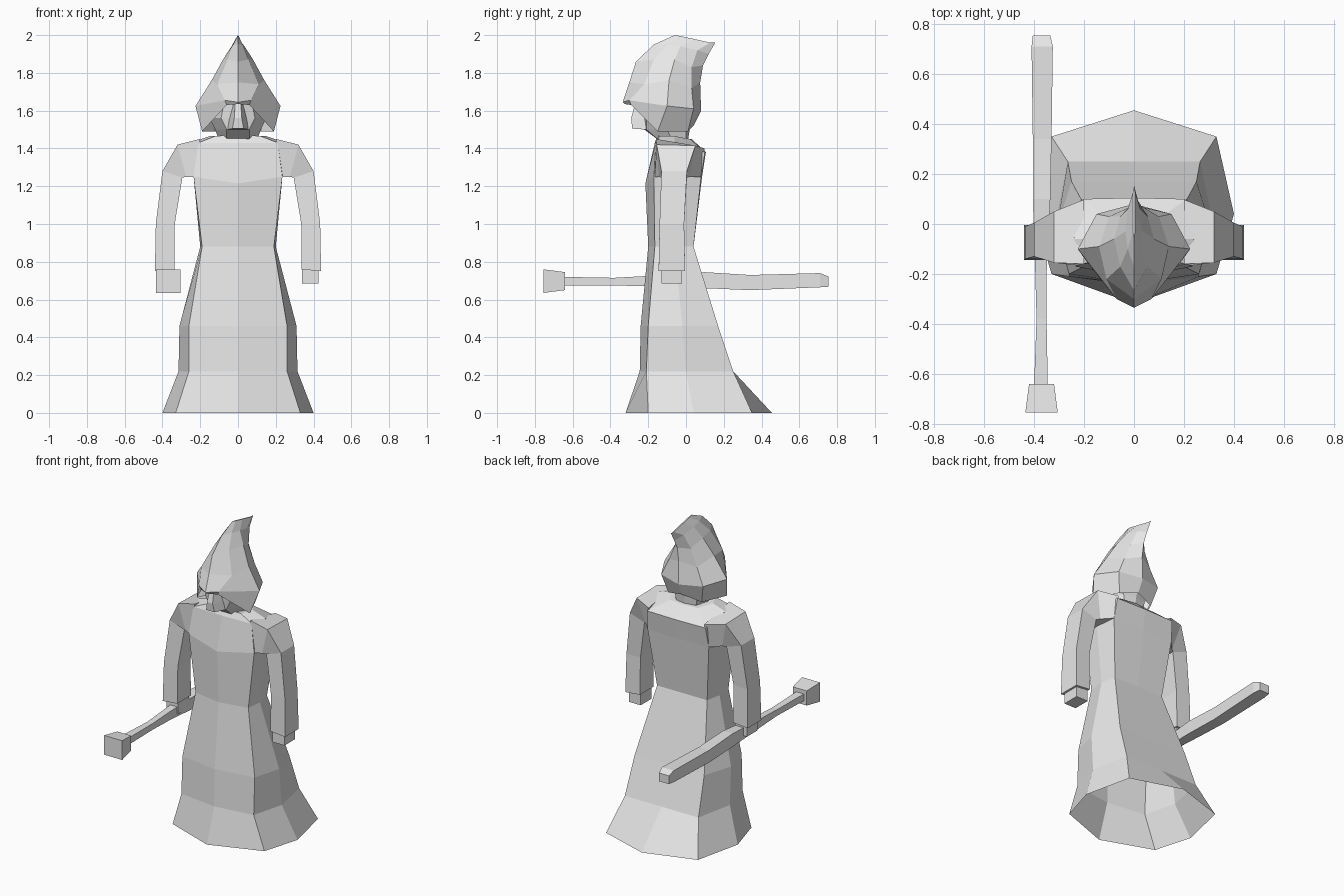
import bpy, bmesh

cloth = bpy.data.materials.new("pale_grey")
cloth.diffuse_color = (0.8, 0.8, 0.8, 1)


def loft(name, rings, caps=(True, True), mirror=False):
    """Skin a list of closed rings; optionally mirror the part across x."""
    bm = bmesh.new()
    loops = [[bm.verts.new(p) for p in r] for r in rings]
    n = len(rings[0])
    for a, b in zip(loops, loops[1:]):
        for i in range(n):
            j = (i + 1) % n
            bm.faces.new((a[i], a[j], b[j], b[i]))
    if caps[0]:
        bm.faces.new(loops[0][::-1])
    if caps[1]:
        bm.faces.new(loops[-1])
    bmesh.ops.remove_doubles(bm, verts=bm.verts, dist=0.0005)
    bmesh.ops.recalc_face_normals(bm, faces=bm.faces)
    me = bpy.data.meshes.new(name)
    bm.to_mesh(me)
    bm.free()
    me.materials.append(cloth)
    ob = bpy.data.objects.new(name, me)
    bpy.context.collection.objects.link(ob)
    if mirror:
        m = ob.modifiers.new("mirror", 'MIRROR')
        m.use_mirror_merge = False
    return ob


def full(half):
    """Half ring, front centre to back centre, completed by symmetry."""
    return half + [(-x, y, z) for x, y, z in half[-2:0:-1]]


def level(z, front, fs, side, bs, back):
    """Horizontal ring: front y, front side xy, side xy, back side xy, back y."""
    return full([(0, front, z), (*fs, z), (*side, z), (*bs, z), (0, back, z)])


def box_ring(y, x0, x1, z0, z1):
    return [(x0, y, z0), (x1, y, z0), (x1, y, z1), (x0, y, z1)]


# Robe: flared skirt, waist, chest and sloping shoulders, open at the hem
robe = [
    level(0.00, -0.32, (0.33, -0.20), (0.40, 0.04), (0.33, 0.35), 0.455),
    level(0.22, -0.245, (0.26, -0.21), (0.315, 0.00), (0.265, 0.25), 0.25),
    level(0.46, -0.24, (0.26, -0.20), (0.31, -0.02), (0.25, 0.17), 0.17),
    level(0.88, -0.20, (0.19, -0.165), (0.20, -0.06), (0.18, 0.04), 0.04),
    full([(0, -0.215, 1.215), (0.235, -0.17, 1.25), (0.235, -0.06, 1.25),
          (0.22, 0.08, 1.25), (0, 0.085, 1.25)]),
    full([(0, -0.165, 1.43), (0.21, -0.16, 1.43), (0.24, -0.06, 1.435),
          (0.21, 0.10, 1.38), (0, 0.105, 1.38)]),
    full([(0, -0.15, 1.475), (0.12, -0.14, 1.465), (0.15, -0.06, 1.465),
          (0.10, 0.02, 1.45), (0, 0.03, 1.45)]),
]
loft("robe", robe, caps=(False, True))

# Sleeves: square tubes bending from the shoulder down to the cuff
sleeve = [
    [(0.20, -0.16, 1.45), (0.20, 0.098, 1.40), (0.22, 0.08, 1.25), (0.235, -0.165, 1.25)],
    [(0.32, -0.155, 1.42), (0.32, 0.05, 1.415), (0.275, 0.02, 1.25), (0.275, -0.145, 1.25)],
    [(0.40, -0.13, 1.28), (0.40, 0.005, 1.28), (0.295, 0.005, 1.245), (0.295, -0.13, 1.245)],
    [(0.435, -0.14, 1.0), (0.435, -0.01, 1.0), (0.335, -0.01, 1.0), (0.335, -0.14, 1.0)],
    [(0.44, -0.145, 0.75), (0.44, -0.005, 0.75), (0.335, -0.005, 0.76), (0.335, -0.145, 0.76)],
]
loft("sleeves", sleeve, mirror=True)

# Hands: small blocks below the cuffs
hand = [[(0.34, -0.13, z), (0.425, -0.13, z), (0.425, -0.02, z), (0.34, -0.02, z)]
        for z in (0.685, 0.77)]
loft("hands", hand, mirror=True)

# Hood: open in front, peaked, with the tip bent backwards
hood = [
    full([(0, -0.325, 1.635), (0.06, -0.29, 1.63), (0.19, -0.15, 1.49),
          (0.12, 0.01, 1.49), (0, 0.04, 1.52)]),
    full([(0, -0.335, 1.645), (0.07, -0.30, 1.655), (0.225, -0.10, 1.625),
          (0.15, 0.04, 1.61), (0, 0.08, 1.60)]),
    full([(0, -0.30, 1.75), (0.11, -0.22, 1.74), (0.14, -0.09, 1.76),
          (0.10, 0.03, 1.72), (0, 0.075, 1.75)]),
    full([(0, -0.265, 1.86), (0.055, -0.17, 1.87), (0.08, -0.06, 1.87),
          (0.055, 0.03, 1.83), (0, 0.09, 1.84)]),
    full([(0, -0.17, 1.95), (0.025, -0.10, 1.95), (0.035, -0.03, 1.94),
          (0.025, 0.06, 1.92), (0, 0.12, 1.90)]),
    full([(0, -0.06, 2.0), (0.004, -0.03, 1.995), (0.004, 0.04, 1.98),
          (0.003, 0.13, 1.96), (0, 0.155, 1.96)]),
]
loft("hood", hood, caps=(False, True))

# Head: neck, chin and cheeks inside the hood
head = [
    level(1.44, -0.14, (0.06, -0.14), (0.10, -0.07), (0.07, 0.00), 0.01),
    level(1.50, -0.22, (0.06, -0.21), (0.12, -0.10), (0.08, 0.00), 0.02),
    level(1.56, -0.23, (0.09, -0.21), (0.15, -0.10), (0.10, 0.02), 0.04),
    level(1.66, -0.24, (0.07, -0.22), (0.13, -0.10), (0.08, 0.02), 0.04),
]
loft("head", head)

# Nose: wedge hanging below the brim
nose = [
    [(-0.055, -0.21, 1.50), (0.055, -0.21, 1.50), (0.03, -0.285, 1.505), (-0.03, -0.285, 1.505)],
    [(-0.05, -0.21, 1.55), (0.05, -0.21, 1.55), (0.02, -0.29, 1.56), (-0.02, -0.29, 1.56)],
    [(-0.03, -0.21, 1.64), (0.03, -0.21, 1.64), (0.015, -0.27, 1.635), (-0.015, -0.27, 1.635)],
]
loft("nose", nose)

# Staff: slightly crooked shaft lying front to back in one hand
shaft = [
    box_ring(-0.65, -0.40, -0.345, 0.675, 0.72),
    box_ring(-0.38, -0.39, -0.35, 0.675, 0.715),
    box_ring(-0.20, -0.395, -0.35, 0.67, 0.725),
    box_ring(0.10, -0.405, -0.335, 0.66, 0.745),
    box_ring(0.34, -0.405, -0.33, 0.65, 0.73),
    box_ring(0.71, -0.41, -0.325, 0.665, 0.74),
    box_ring(0.755, -0.405, -0.335, 0.668, 0.722),
]
loft("staff_shaft", shaft)

# Staff head: flared block at the front end
loft("staff_head", [box_ring(-0.755, -0.435, -0.305, 0.635, 0.76),
                    box_ring(-0.64, -0.42, -0.32, 0.65, 0.745)])
